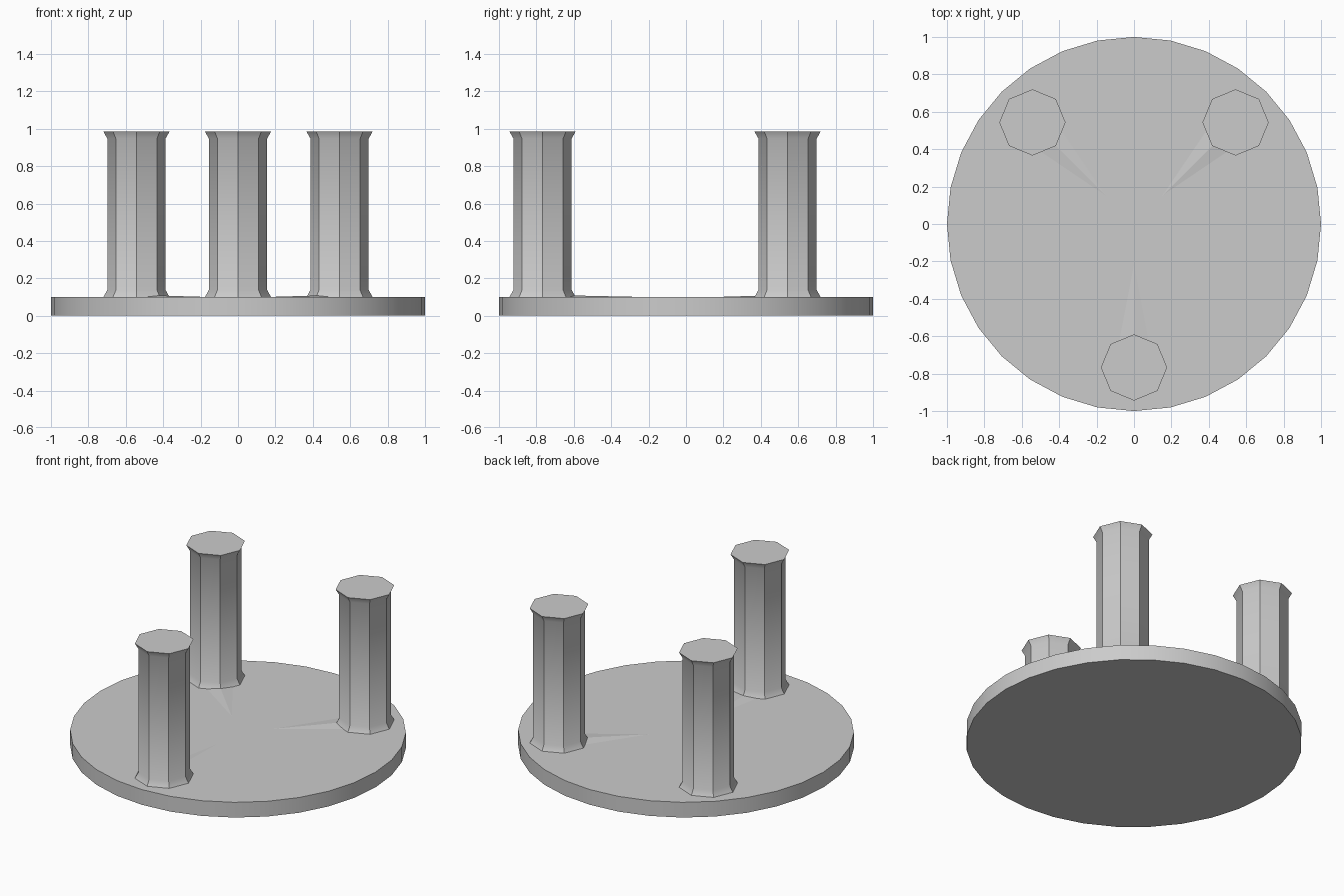
import bpy, bmesh, math
from mathutils import Vector

if "Cube" in bpy.data.objects:
    bpy.data.objects.remove(bpy.data.objects["Cube"])


def make_object(name, bm, smooth_angle):
    bmesh.ops.recalc_face_normals(bm, faces=bm.faces[:])
    mesh = bpy.data.meshes.new(name)
    bm.to_mesh(mesh)
    bm.free()
    obj = bpy.data.objects.new(name, mesh)
    bpy.context.collection.objects.link(obj)
    bpy.ops.object.select_all(action='DESELECT')
    obj.select_set(True)
    bpy.context.view_layer.objects.active = obj
    bpy.ops.object.shade_smooth_by_angle(angle=math.radians(smooth_angle))
    return obj


def lathe(name, profile, sides, centre, smooth_angle):
    """Closed solid from (radius, height) rings."""
    bm = bmesh.new()
    rings = []
    for r, z in profile:
        rings.append([bm.verts.new((centre[0] + r * math.cos(i * math.tau / sides),
                                    centre[1] + r * math.sin(i * math.tau / sides), z))
                      for i in range(sides)])
    for low, high in zip(rings, rings[1:]):
        for i in range(sides):
            j = (i + 1) % sides
            bm.faces.new((low[i], low[j], high[j], high[i]))
    bm.faces.new(rings[0][::-1])
    bm.faces.new(rings[-1])
    return make_object(name, bm, smooth_angle)


def wedge(name, centre):
    """Very low ridge tapering from a pillar foot toward the disc centre."""
    c = Vector((centre[0], centre[1], 0))
    out = c.normalized()
    side = Vector((-out.y, out.x, 0))
    start = c - out * 0.13
    bm = bmesh.new()
    a = bm.verts.new(start + side * 0.09 + Vector((0, 0, 0.099)))
    b = bm.verts.new(start - side * 0.09 + Vector((0, 0, 0.099)))
    top = bm.verts.new(start + Vector((0, 0, 0.109)))
    tip = bm.verts.new(out * 0.17 + Vector((0, 0, 0.099)))
    for tri in ((a, b, top), (a, top, tip), (top, b, tip), (a, tip, b)):
        bm.faces.new(tri)
    return make_object(name, bm, 1)


# Round base plate
lathe("base_disc", [(1.0, 0.0), (1.0, 0.1)], 32, (0, 0), 30)

# Three octagonal pillars with flared foot and cap
pillars = {"back_left": (-0.543, 0.543), "back_right": (0.543, 0.543), "front": (0.0, -0.767)}
pillar_profile = [(0.177, 0.1), (0.156, 0.137), (0.156, 0.948), (0.177, 0.985)]
for label, spot in pillars.items():
    pillar = lathe(label + "_pillar", pillar_profile, 8, spot, 30)
    # Soft shaft, faceted flares
    mesh = pillar.data
    attr = mesh.attributes.get("sharp_edge") or mesh.attributes.new("sharp_edge", 'BOOLEAN', 'EDGE')
    for e in mesh.edges:
        z = [mesh.vertices[v].co.z for v in e.vertices]
        attr.data[e.index].value = not (min(z) < 0.2 and max(z) > 0.9)
    # Faint ridge on the disc
    wedge(label + "_ridge", spot)
